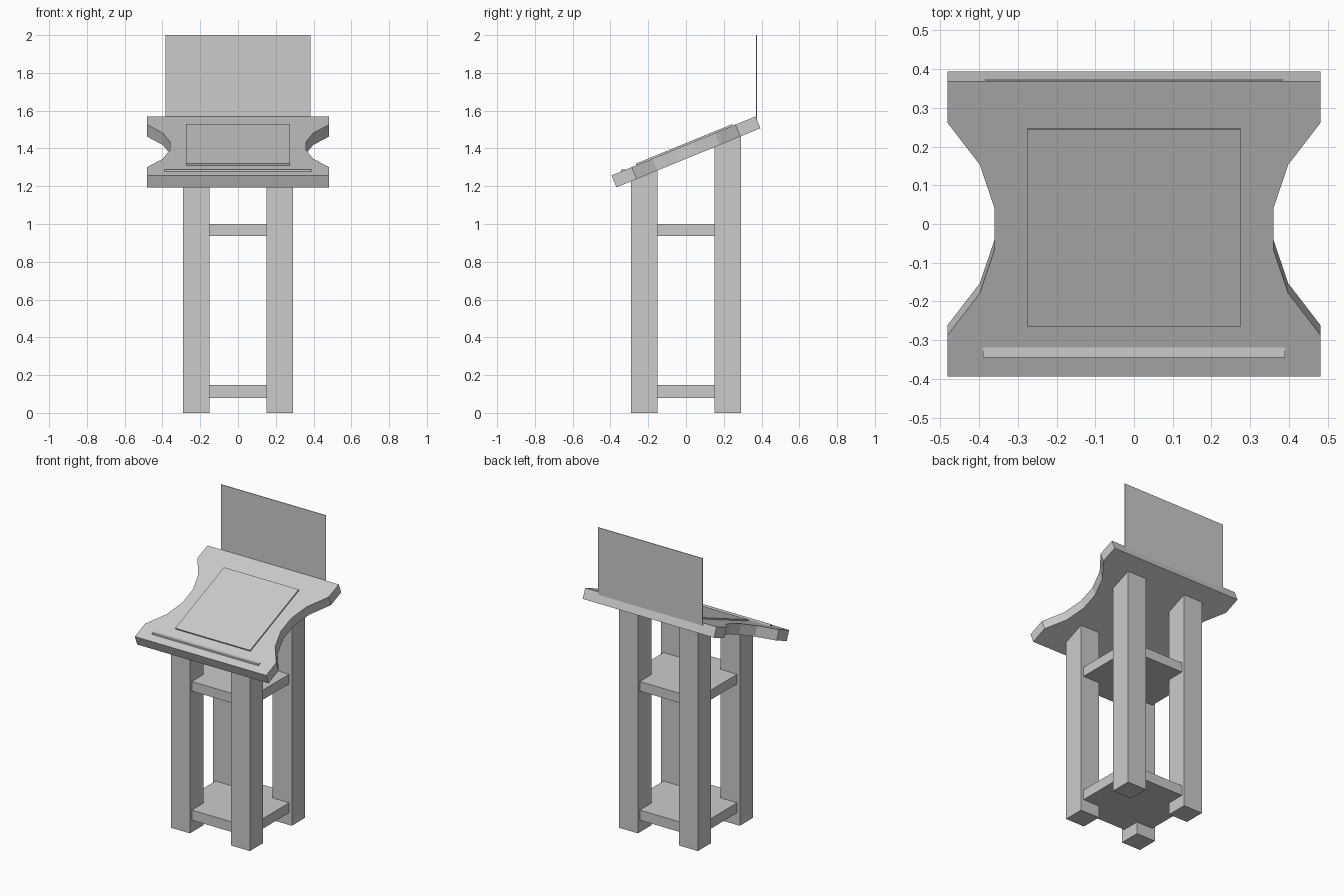
import bpy, bmesh, math
from mathutils import Matrix

if "Cube" in bpy.data.objects:
    bpy.data.objects.remove(bpy.data.objects["Cube"], do_unlink=True)

# One flat grey for the whole stand
GREY = (0.6, 0.6, 0.6, 1.0)
grey = bpy.data.materials.new("plain_grey")
grey.use_nodes = True
grey.diffuse_color = GREY
grey.node_tree.nodes["Principled BSDF"].inputs["Base Color"].default_value = GREY


def finish(name, bm, matrix=None):
    bmesh.ops.recalc_face_normals(bm, faces=bm.faces)
    mesh = bpy.data.meshes.new(name)
    bm.to_mesh(mesh)
    bm.free()
    mesh.materials.append(grey)
    obj = bpy.data.objects.new(name, mesh)
    bpy.context.collection.objects.link(obj)
    if matrix:
        obj.matrix_world = matrix
    return obj


def box(name, low, high, matrix=None):
    bm = bmesh.new()
    size = [h - l for l, h in zip(low, high)]
    mid = [(h + l) / 2 for l, h in zip(low, high)]
    place = Matrix.Translation(mid) @ Matrix.Diagonal((*size, 1))
    bmesh.ops.create_cube(bm, size=1, matrix=place)
    return finish(name, bm, matrix)


# Four square legs, taller at the back, ending inside the sloped top
INNER, OUTER = 0.15, 0.29
for side, sx in (("right", -1), ("left", 1)):
    for end, sy, height in (("front", -1, 1.285), ("back", 1, 1.47)):
        xs = sorted((sx * INNER, sx * OUTER))
        ys = sorted((sy * INNER, sy * OUTER))
        box(f"{end}_{side}_leg", (xs[0], ys[0], 0), (xs[1], ys[1], height))

# Two shelves let into the legs
SHELF = 0.27
for name, z0, z1 in (("lower_shelf", 0.08, 0.147), ("upper_shelf", 0.936, 1.0)):
    box(name, (-SHELF, -SHELF, z0), (SHELF, SHELF, z1))

# Sloped reading top with notched sides
tilt = Matrix.Translation((0, 0, 1.382)) @ Matrix.Rotation(math.radians(22.3), 4, "X")
HALF = 0.034
quarter = [(0.482, 0.412), (0.482, 0.297), (0.398, 0.179), (0.36, 0.057)]
right_edge = quarter + [(x, -y) for x, y in reversed(quarter)]
outline = right_edge + [(-x, y) for x, y in reversed(right_edge)]
bm = bmesh.new()
face = bm.faces.new([bm.verts.new((x, y, -HALF)) for x, y in outline])
top = bmesh.ops.extrude_face_region(bm, geom=[face])["geom"]
bmesh.ops.translate(bm, vec=(0, 0, 2 * HALF),
                    verts=[v for v in top if isinstance(v, bmesh.types.BMVert)])
finish("reading_top", bm, tilt)

# Thin page resting on the slope
box("page", (-0.275, -0.27, HALF), (0.275, 0.281, HALF + 0.009), tilt)

# Flat ledge that stops a book sliding down
box("book_ledge", (-0.39, -0.345, 1.26), (0.39, -0.305, 1.288))

# Upright thin panel along the back edge
box("back_panel", (-0.385, 0.371, 1.54), (0.385, 0.375, 2.0))
